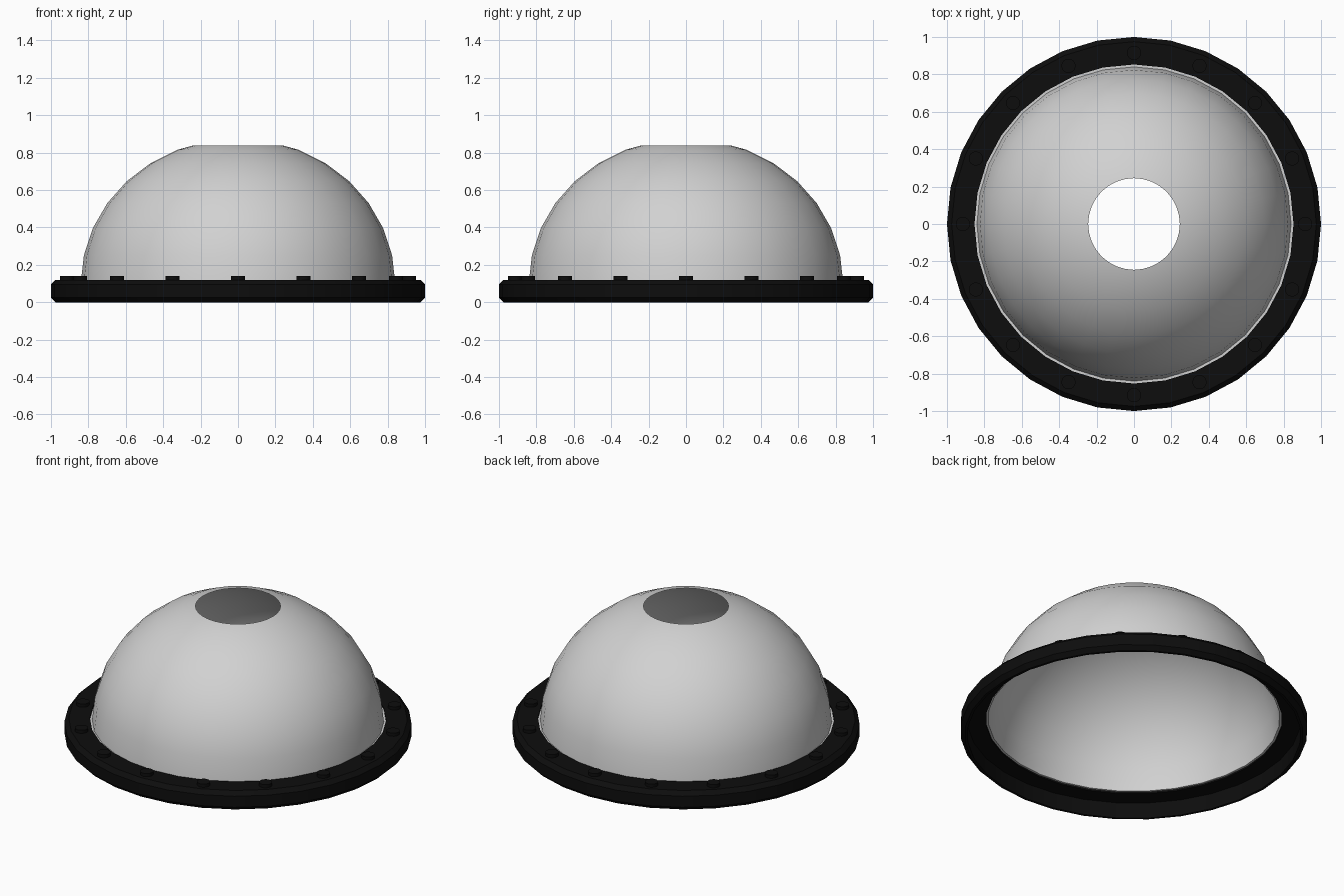
import bpy, bmesh
from math import sin, cos, pi, radians, tau

SIDES = 32

cube = bpy.data.objects.get("Cube")
if cube:
    bpy.data.objects.remove(cube, do_unlink=True)


def make_material(name, rgb, roughness):
    mat = bpy.data.materials.new(name)
    mat.use_nodes = True
    bsdf = next(n for n in mat.node_tree.nodes if n.type == 'BSDF_PRINCIPLED')
    bsdf.inputs["Base Color"].default_value = (*rgb, 1)
    bsdf.inputs["Roughness"].default_value = roughness
    mat.diffuse_color = (*rgb, 1)
    return mat


def finish(obj, mat, angle=30):
    obj.data.materials.append(mat)
    bpy.ops.object.select_all(action='DESELECT')
    obj.select_set(True)
    bpy.context.view_layer.objects.active = obj
    bpy.ops.object.shade_smooth_by_angle(angle=radians(angle))


def lathe(name, profile, mat, closed=False):
    """Turn an (r, z) profile around the z axis."""
    bm = bmesh.new()
    verts = [bm.verts.new((r, 0, z)) for r, z in profile]
    edges = [bm.edges.new(pair) for pair in zip(verts, verts[1:])]
    if closed:
        edges.append(bm.edges.new((verts[-1], verts[0])))
    bmesh.ops.spin(bm, geom=verts + edges, axis=(0, 0, 1), cent=(0, 0, 0),
                   angle=tau, steps=SIDES)
    bmesh.ops.remove_doubles(bm, verts=bm.verts[:], dist=1e-4)
    bmesh.ops.recalc_face_normals(bm, faces=bm.faces[:])
    mesh = bpy.data.meshes.new(name)
    bm.to_mesh(mesh)
    bm.free()
    obj = bpy.data.objects.new(name, mesh)
    bpy.context.collection.objects.link(obj)
    finish(obj, mat)
    return obj


grey = make_material("light_grey", (0.64, 0.64, 0.64), 0.5)
black = make_material("black", (0.004, 0.004, 0.004), 0.6)

# Dome: slightly squashed hemisphere, open at the crown, with a base flange
steps = [i * pi / 16 for i in range(7)]
dome_profile = [(0.87, 0.11), (0.84, 0.11)]
dome_profile += [(0.84 * cos(a), 0.1 + 0.775 * sin(a)) for a in steps[1:]]
dome_profile.append((0.245, 0.837))
lathe("dome", dome_profile, grey)

# Base ring: chamfered outer wall with a top lip, hollow underneath
ring_profile = [(0.853, 0.10), (0.853, 0.12), (0.975, 0.12), (1, 0.095),
                (1, 0.025), (0.975, 0), (0.96, 0), (0.96, 0.10)]
lathe("base_ring", ring_profile, black, closed=True)

# Bolt heads around the ring
for i in range(16):
    a = i * tau / 16
    bpy.ops.mesh.primitive_cylinder_add(
        vertices=16, radius=0.038, depth=0.03,
        location=(0.915 * cos(a), 0.915 * sin(a), 0.125))
    bolt = bpy.context.object
    bolt.name = f"bolt_{i + 1}"
    finish(bolt, black)
